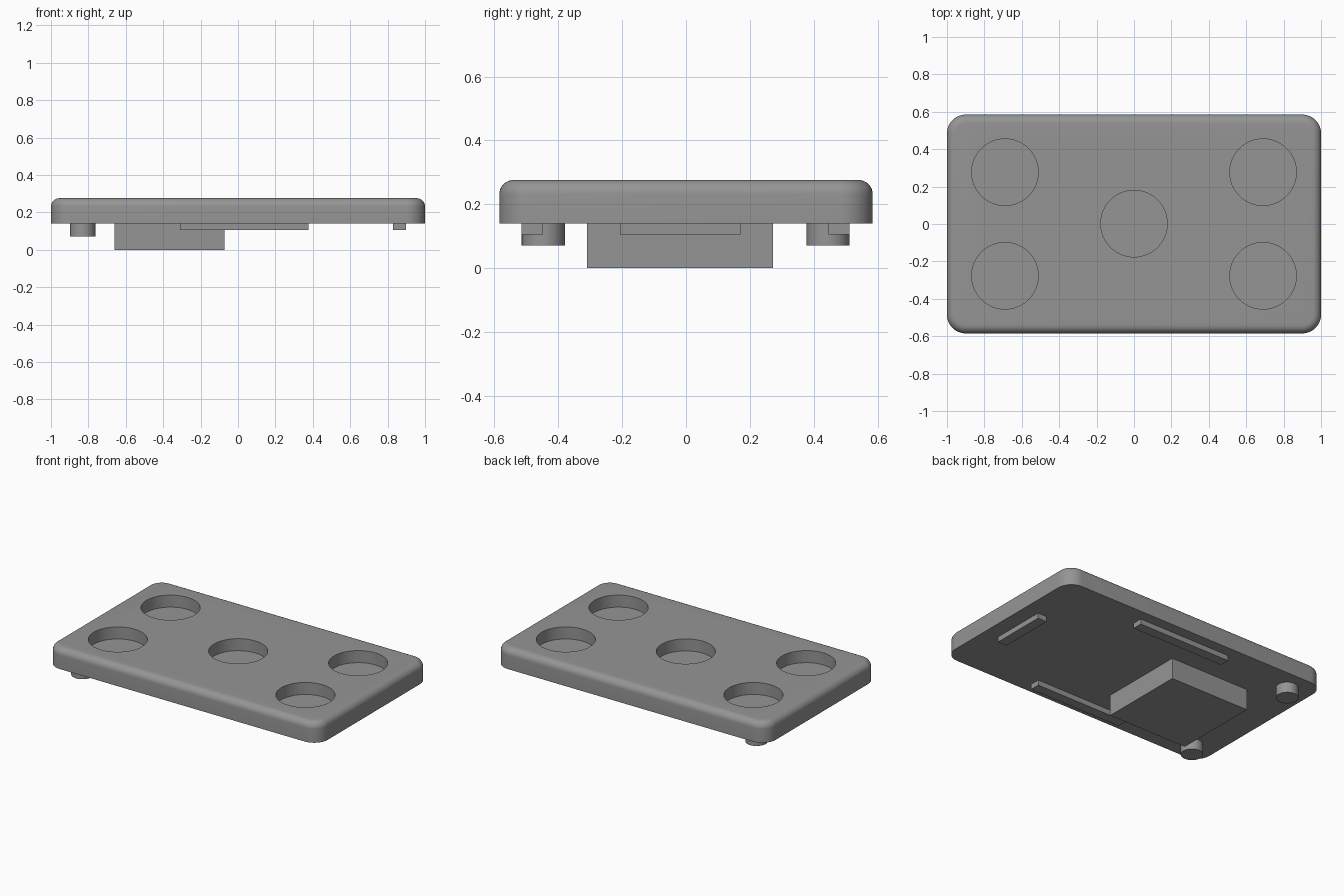
import bpy, bmesh, math

if "Cube" in bpy.data.objects:
    bpy.data.objects.remove(bpy.data.objects["Cube"])

grey = bpy.data.materials.new("plain grey")
grey.diffuse_color = (0.3, 0.3, 0.3, 1)
grey.use_nodes = True
grey.node_tree.nodes["Principled BSDF"].inputs["Base Color"].default_value = grey.diffuse_color

BASE, TOP = 0.14, 0.276          # underside and top of the plate
HX, HY = 1.0, 0.585              # half sizes of the plate
CORNER, ROUND = 0.1, 0.045       # corner radius and top edge radius


def finish(bm, name):
    bmesh.ops.recalc_face_normals(bm, faces=bm.faces)
    mesh = bpy.data.meshes.new(name)
    bm.to_mesh(mesh)
    bm.free()
    mesh.materials.append(grey)
    ob = bpy.data.objects.new(name, mesh)
    bpy.context.collection.objects.link(ob)
    return ob


def smooth(ob):
    bpy.ops.object.select_all(action='DESELECT')
    ob.select_set(True)
    bpy.context.view_layer.objects.active = ob
    bpy.ops.object.shade_smooth_by_angle(angle=math.radians(35))


def block(name, x0, x1, y0, y1, z0, z1):
    bm = bmesh.new()
    bmesh.ops.create_cube(bm, size=1)
    for v in bm.verts:
        v.co = ((x0 + x1) / 2 + v.co.x * (x1 - x0),
                (y0 + y1) / 2 + v.co.y * (y1 - y0),
                (z0 + z1) / 2 + v.co.z * (z1 - z0))
    return finish(bm, name)


def cylinders(name, centres, radius, z0, z1, sides):
    bm = bmesh.new()
    for x, y in centres:
        made = bmesh.ops.create_cone(bm, cap_ends=True, segments=sides, radius1=radius,
                                     radius2=radius, depth=z1 - z0)
        bmesh.ops.translate(bm, verts=made["verts"], vec=(x, y, (z0 + z1) / 2))
    return finish(bm, name)


def ring(bm, inset, z, steps=10):
    # rounded rectangle, pulled in by the inset
    r = CORNER - inset
    verts = []
    for k, (sx, sy) in enumerate([(1, 1), (-1, 1), (-1, -1), (1, -1)]):
        for i in range(steps + 1):
            a = math.pi / 2 * (k + i / steps)
            verts.append(bm.verts.new((sx * (HX - CORNER) + r * math.cos(a),
                                       sy * (HY - CORNER) + r * math.sin(a), z)))
    return verts


# plate: straight wall, then a rounded top edge
bm = bmesh.new()
rings = [ring(bm, 0, BASE)]
for i in range(9):
    a = math.pi / 2 * i / 8
    rings.append(ring(bm, ROUND * (1 - math.cos(a)), TOP - ROUND * (1 - math.sin(a))))
for lo, hi in zip(rings, rings[1:]):
    for i in range(len(lo)):
        j = (i + 1) % len(lo)
        bm.faces.new((lo[i], lo[j], hi[j], hi[i]))
bm.faces.new(rings[0])
bm.faces.new(rings[-1])
plate = finish(bm, "plate")

# five round pockets sunk into the top
spots = [(sx * 0.69, sy * 0.277) for sx in (-1, 1) for sy in (-1, 1)] + [(0, 0.002)]
cutter = cylinders("pocket_cutter", spots, 0.178, TOP - 0.08, TOP + 0.1, 64)
cutter.hide_render = True
cut = plate.modifiers.new("pockets", 'BOOLEAN')
cut.operation, cut.solver, cut.object = 'DIFFERENCE', 'EXACT', cutter
bpy.context.view_layer.objects.active = plate
bpy.ops.object.modifier_apply(modifier="pockets")
bpy.data.objects.remove(cutter)
smooth(plate)

# housing block under the plate
block("housing", -0.66, -0.073, -0.31, 0.272, 0, BASE)

# thin rails: front, back and right
block("front_rail", -0.31, 0.377, -0.515, -0.448, 0.105, BASE)
block("back_rail", -0.31, 0.377, 0.446, 0.513, 0.105, BASE)
block("right_rail", 0.83, 0.897, -0.206, 0.17, 0.105, BASE)

# round feet
for side, y in (("front", -0.447), ("back", 0.445)):
    smooth(cylinders(side + "_foot", [(-0.831, y)], 0.068, 0.07, BASE, 32))
